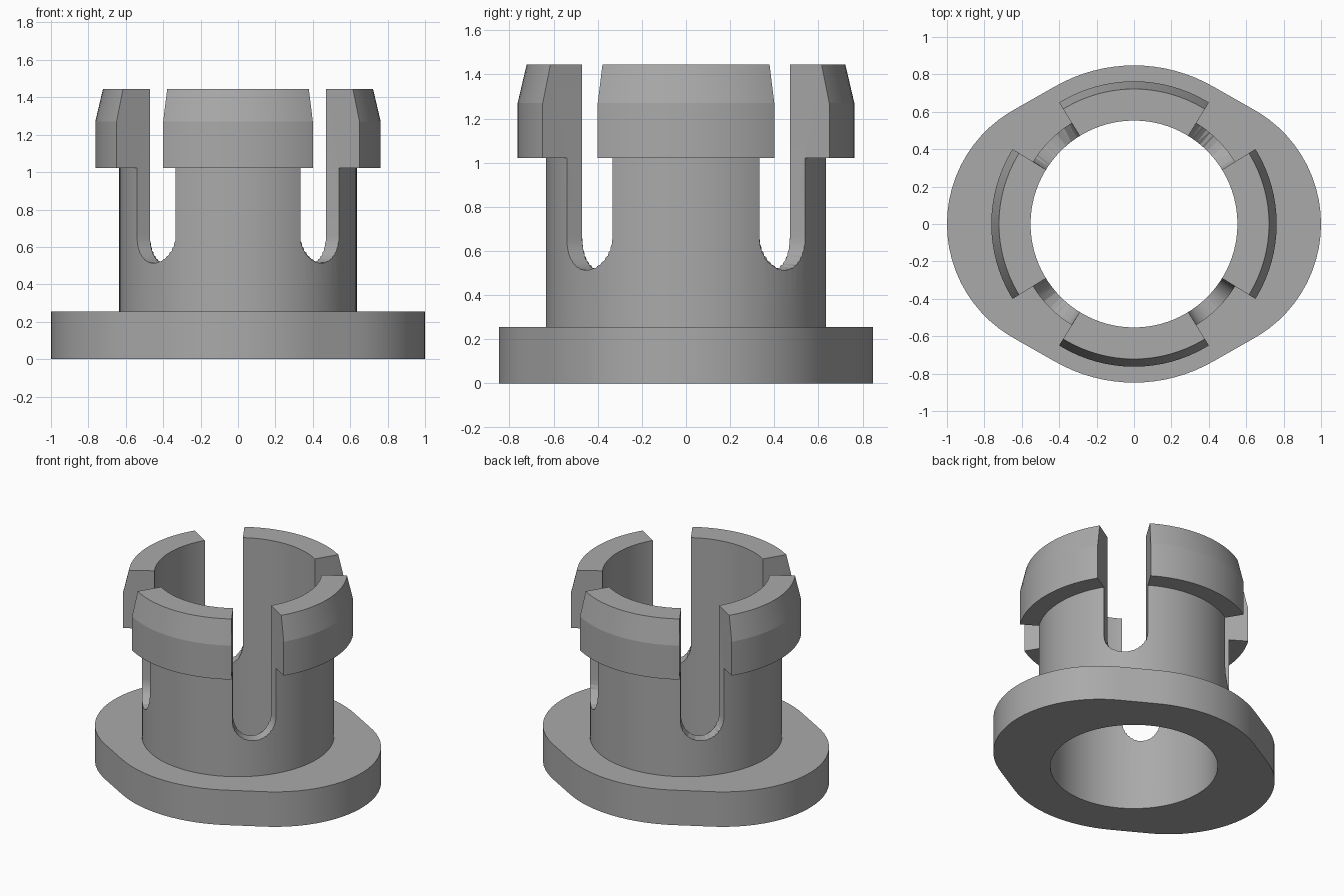
import bpy, bmesh, math

if "Cube" in bpy.data.objects:
    bpy.data.objects.remove(bpy.data.objects["Cube"])

SEG = 96
BORE, SHAFT, HEAD, TIP = 0.553, 0.635, 0.763, 0.722
FLANGE_Z, HEAD_Z, CHAMFER_Z, TOP_Z = 0.255, 1.022, 1.27, 1.445
HUB_R, EAR_R = 0.848, 0.70
EAR_X = 1.0 - EAR_R

grey = bpy.data.materials.new("grey plastic")
grey.diffuse_color = (0.40, 0.40, 0.40, 1)
grey.use_nodes = True
grey.node_tree.nodes["Principled BSDF"].inputs["Base Color"].default_value = grey.diffuse_color


def flange_radius(a):
    """Oval outline: a central disc and two ear discs joined by tangents."""
    a = math.atan2(abs(math.sin(a)), abs(math.cos(a)))
    t = math.acos((HUB_R - EAR_R) / EAR_X)
    ear_end = math.atan2(EAR_R * math.sin(t), EAR_X + EAR_R * math.cos(t))
    if a >= t:
        return HUB_R
    if a >= ear_end:
        return HUB_R / math.cos(t - a)
    return EAR_X * math.cos(a) + math.sqrt(EAR_R**2 - (EAR_X * math.sin(a))**2)


def make_object(name, bm):
    bmesh.ops.recalc_face_normals(bm, faces=bm.faces)
    mesh = bpy.data.meshes.new(name)
    bm.to_mesh(mesh)
    bm.free()
    mesh.materials.append(grey)
    obj = bpy.data.objects.new(name, mesh)
    bpy.context.collection.objects.link(obj)
    return obj


def lathe(name, profile):
    """Closed profile of (radius or radius function, z) swept round z."""
    bm = bmesh.new()
    rings = []
    for r, z in profile:
        ring = []
        for i in range(SEG):
            a = math.tau * i / SEG
            d = r(a) if callable(r) else r
            ring.append(bm.verts.new((d * math.cos(a), d * math.sin(a), z)))
        rings.append(ring)
    for k, ring in enumerate(rings):
        nxt = rings[(k + 1) % len(rings)]
        for i in range(SEG):
            j = (i + 1) % SEG
            bm.faces.new((ring[i], ring[j], nxt[j], nxt[i]))
    return make_object(name, bm)


def slot_cutter(name, centre):
    """Radial wedge with a round bottom, open at the top."""
    half, low, rise = math.radians(13.35), 0.513, 0.148
    outline = [(half, 1.7)]
    for i in range(17):
        t = math.pi * i / 16
        outline.append((half * math.cos(t), low + rise * (1 - math.sin(t))))
    outline.append((-half, 1.7))
    bm = bmesh.new()
    loops = [[bm.verts.new((r * math.cos(centre + a), r * math.sin(centre + a), z))
              for a, z in outline] for r in (0.3, 1.1)]
    n = len(outline)
    for i in range(n):
        j = (i + 1) % n
        bm.faces.new((loops[0][i], loops[0][j], loops[1][j], loops[1][i]))
    for loop in loops:
        bm.faces.new(loop)
    bmesh.ops.triangulate(bm, faces=[f for f in bm.faces if len(f.verts) > 4])
    cutter = make_object(name, bm)
    cutter.hide_render = True
    return cutter


# Flange, sleeve and snap head as one turned body
body = lathe("snap_bushing", [
    (BORE, 0), (flange_radius, 0), (flange_radius, FLANGE_Z),
    (SHAFT, FLANGE_Z), (SHAFT, HEAD_Z), (HEAD, HEAD_Z),
    (HEAD, CHAMFER_Z), (TIP, TOP_Z), (BORE, TOP_Z)])

# Four slots dividing the snap fingers
cutters = [slot_cutter(f"slot_cutter_{k}", math.radians(45 + 90 * k)) for k in range(4)]
bpy.context.view_layer.objects.active = body
body.select_set(True)
for cutter in cutters:
    mod = body.modifiers.new("slot", 'BOOLEAN')
    mod.operation = 'DIFFERENCE'
    mod.solver = 'EXACT'
    mod.object = cutter
    bpy.ops.object.modifier_apply(modifier=mod.name)
for cutter in cutters:
    bpy.data.objects.remove(cutter)

# Smooth curved walls, keep the hard edges
bpy.ops.object.shade_smooth_by_angle(angle=math.radians(12))
